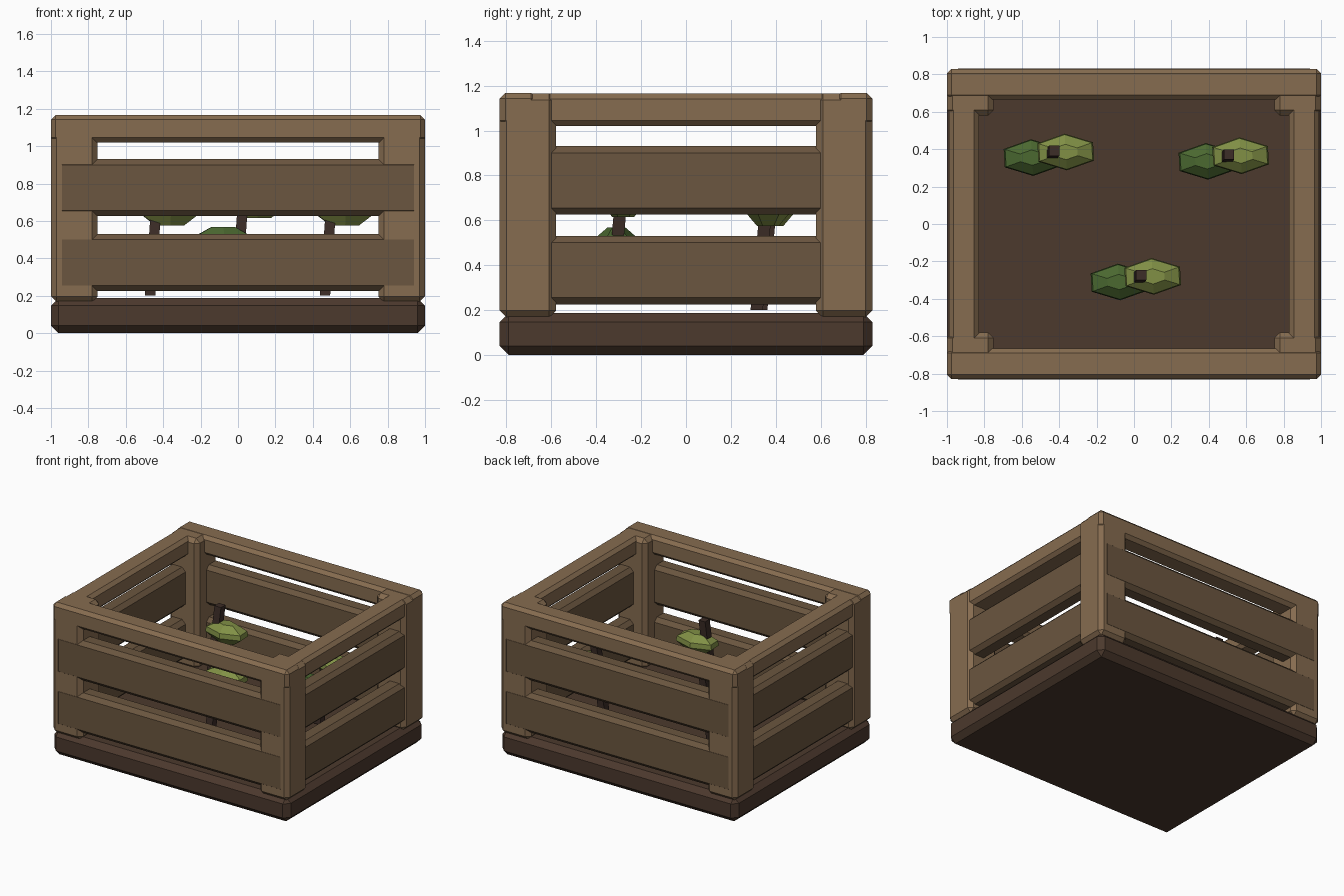
import bpy, bmesh
from math import cos, sin, radians
from mathutils import Vector

if "Cube" in bpy.data.objects:
    bpy.data.objects.remove(bpy.data.objects["Cube"])


def material(name, rgb):
    m = bpy.data.materials.new(name)
    m.diffuse_color = (*rgb, 1)
    m.use_nodes = True
    m.node_tree.nodes["Principled BSDF"].inputs["Base Color"].default_value = m.diffuse_color
    return m


FRAME = material("frame_wood", (0.24, 0.15, 0.08))
SLAT = material("slat_wood", (0.147, 0.093, 0.05))
BASE = material("base_wood", (0.072, 0.041, 0.026))
STEM = material("stem_brown", (0.045, 0.026, 0.02))
LEAF = material("leaf_light", (0.22, 0.28, 0.06))
LEAF_DARK = material("leaf_dark", (0.07, 0.14, 0.03))


def add_object(name, bm, mat):
    bmesh.ops.recalc_face_normals(bm, faces=bm.faces)
    me = bpy.data.meshes.new(name)
    bm.to_mesh(me)
    bm.free()
    me.materials.append(mat)
    ob = bpy.data.objects.new(name, me)
    bpy.context.collection.objects.link(ob)
    return ob


def box(name, lo, hi, bevel, mat):
    """Chamfered box between two corners."""
    lo, hi = Vector(lo), Vector(hi)
    bm = bmesh.new()
    bmesh.ops.create_cube(bm, size=1)
    for v in bm.verts:
        v.co = (lo + hi) / 2 + v.co * (hi - lo)
    ob = add_object(name, bm, mat)
    mod = ob.modifiers.new("chamfer", 'BEVEL')
    mod.width = bevel
    mod.segments = 1
    return ob


def loft(name, rings, mat):
    """Closed solid skinned through equal-length rings of points."""
    bm = bmesh.new()
    loops = [[bm.verts.new(p) for p in r] for r in rings]
    n = len(loops[0])
    for a, b in zip(loops, loops[1:]):
        for i in range(n):
            j = (i + 1) % n
            bm.faces.new((a[i], a[j], b[j], b[i]))
    bm.faces.new(loops[0][::-1])
    bm.faces.new(loops[-1])
    return add_object(name, bm, mat)


def ring(center, rx, ry, n, phase):
    c = Vector(center)
    return [c + Vector((rx * cos(radians(phase + 360 * i / n)),
                        ry * sin(radians(phase + 360 * i / n)), 0)) for i in range(n)]


def leaf(name, center, mat):
    # flattened six-sided pod
    c = Vector(center)
    profile = [(-0.07, 0.5), (-0.012, 1), (0.025, 0.95), (0.07, 0.42)]
    loft(name, [ring(c + Vector((0, 0, z)), 0.172 * r, 0.098 * r, 6, 32)
                for z, r in profile], mat)


# solid floor tray
box("base", (-1, -0.83, 0), (1, 0.83, 0.187), 0.04, BASE)

# corner posts
for sx in (-1, 1):
    for sy in (-1, 1):
        xs, ys = sorted((sx * 0.75, sx)), sorted((sy * 0.58, sy * 0.83))
        box("corner_post", (xs[0], ys[0], 0.167), (xs[1], ys[1], 1.165), 0.03, FRAME)

# rails and slats on each wall
for s, wall in ((-1, "front"), (1, "back")):
    y = sorted((s * 0.665, s * 0.83))
    box(wall + "_top_rail", (-1, y[0], 1.02), (1, y[1], 1.167), 0.025, FRAME)
    y = sorted((s * 0.69, s * 0.831))
    for z in (0.225, 0.625):
        box(wall + "_slat", (-0.97, y[0], z), (0.97, y[1], z + 0.305), 0.03, SLAT)
for s, wall in ((-1, "left"), (1, "right")):
    x = sorted((s * 0.83, s * 0.99))
    box(wall + "_top_rail", (x[0], -0.67, 1.02), (x[1], 0.67, 1.165), 0.025, FRAME)
    x = sorted((s * 0.85, s * 0.99))
    for z in (0.225, 0.625):
        box(wall + "_slat", (x[0], -0.75, z), (x[1], 0.75, z + 0.305), 0.03, SLAT)

# three leaning sprouts, each with a stem and two leaves
for off in ((0, 0, 0), (0.935, -0.02, 0), (0.465, -0.665, 0.04)):
    o = Vector(off)
    loft("sprout_stem", [ring(o + Vector(p), 0.039, 0.039, 4, 45)
                         for p in ((-0.47, 0.335, 0.2), (-0.427, 0.392, 0.83))], STEM)
    leaf("upper_leaf", o + Vector((-0.365, 0.385, 0.645)), LEAF)
    leaf("lower_leaf", o + Vector((-0.545, 0.355, 0.457)), LEAF_DARK)
